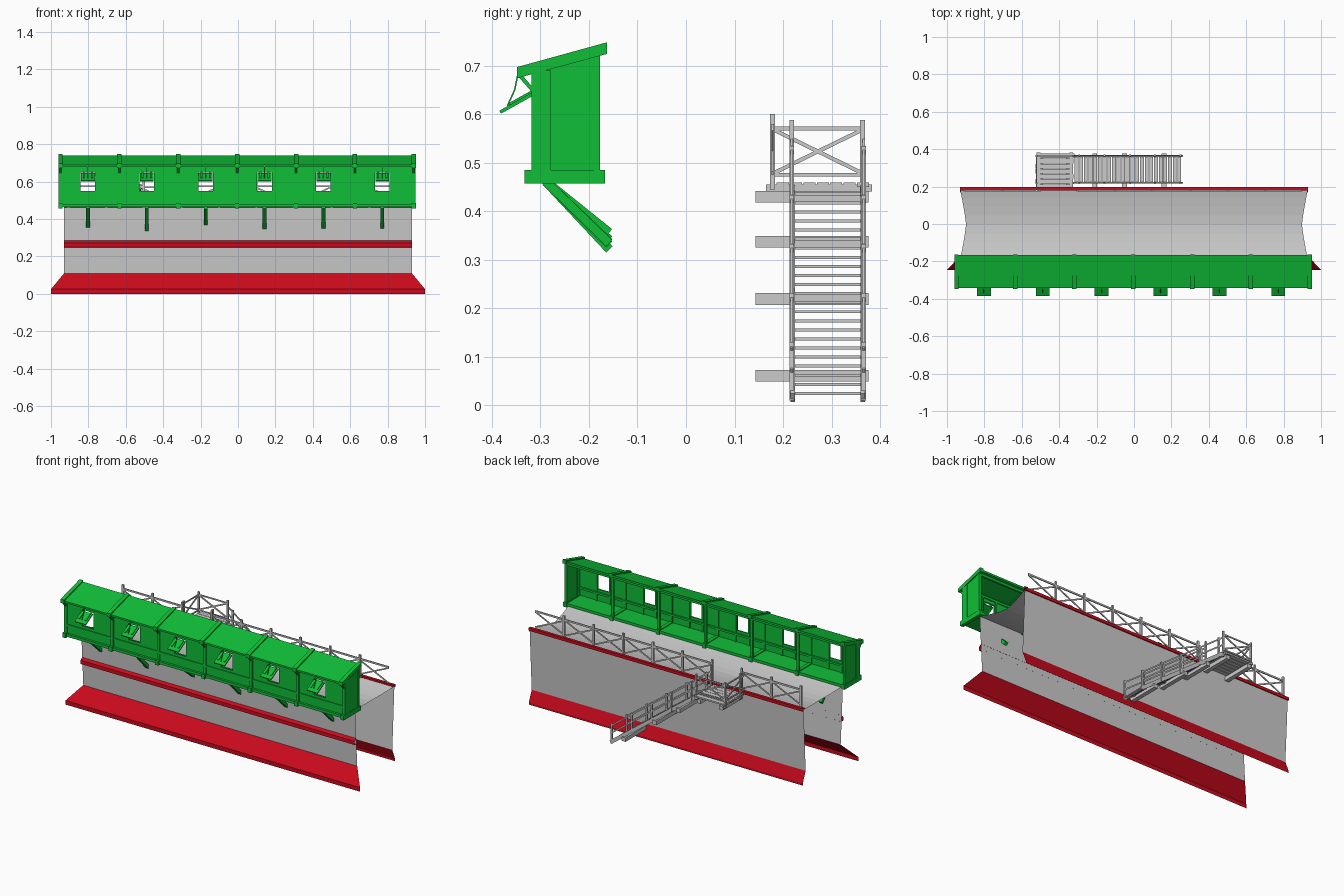
import bpy, bmesh, random
from mathutils import Vector, Matrix

if "Cube" in bpy.data.objects:
    bpy.data.objects.remove(bpy.data.objects["Cube"])

random.seed(4)


def material(name, rgb):
    m = bpy.data.materials.new(name)
    m.diffuse_color = (*rgb, 1)
    m.use_nodes = True
    m.node_tree.nodes["Principled BSDF"].inputs["Base Color"].default_value = m.diffuse_color
    return m


GREEN = material("green", (0.005, 0.52, 0.04))
RED = material("red", (0.6, 0.003, 0.012))


class Part:
    """Collects simple solids and sheets into one object."""

    def __init__(self, name, mat=None):
        self.name, self.mat, self.bm = name, mat, bmesh.new()

    def box(self, x0, x1, y0, y1, z0, z1):
        m = Matrix.Translation(((x0 + x1) / 2, (y0 + y1) / 2, (z0 + z1) / 2))
        m = m @ Matrix.Diagonal((x1 - x0, y1 - y0, z1 - z0, 1))
        bmesh.ops.create_cube(self.bm, size=1, matrix=m)

    def beam(self, p, q, w, h):
        p, q = Vector(p), Vector(q)
        d = (q - p).normalized()
        up = Vector((0, 0, 1)) if abs(d.z) < 0.99 else Vector((0, 1, 0))
        side = up.cross(d).normalized()
        up = d.cross(side)
        rot = Matrix((d, side, up)).transposed().to_4x4()
        m = Matrix.Translation((p + q) / 2) @ rot
        m = m @ Matrix.Diagonal(((q - p).length, w, h, 1))
        bmesh.ops.create_cube(self.bm, size=1, matrix=m)

    def prism(self, profile, x0, x1):
        a = [self.bm.verts.new((x0, y, z)) for y, z in profile]
        b = [self.bm.verts.new((x1, y, z)) for y, z in profile]
        n = len(a)
        self.bm.faces.new(a)
        self.bm.faces.new(b[::-1])
        for i in range(n):
            j = (i + 1) % n
            self.bm.faces.new((a[j], a[i], b[i], b[j]))

    def sheet(self, profile):
        # open strip running along x; profile points are (half length, y, z)
        rows = [[self.bm.verts.new((s * x, y, z)) for s in (-1, 1)] for x, y, z in profile]
        for (a, b), (c, d) in zip(rows, rows[1:]):
            self.bm.faces.new((a, b, d, c))

    def done(self):
        me = bpy.data.meshes.new(self.name)
        bmesh.ops.recalc_face_normals(self.bm, faces=self.bm.faces)
        self.bm.to_mesh(me)
        self.bm.free()
        if self.mat:
            me.materials.append(self.mat)
        bpy.context.collection.objects.link(bpy.data.objects.new(self.name, me))


L = 0.93
YF, YB, TOP = -0.193, 0.188, 0.463
LOW_F, LOW_B = -0.172, 0.168

# Open-ended wall: front face, sagging walkway, back face
wall = Part("stone_wall")
walk = []
for i in range(9):
    t = -1 + i / 4
    walk.append((L - 0.032 * (1 - abs(t) ** 1.2), YF + (YB - YF) * i / 8,
                 TOP - 0.027 * (1 - abs(t) ** 1.6)))
wall.sheet([(L, LOW_F, 0.11)] + walk + [(L, LOW_B, 0.08)])
wall.done()

# Red trims
trim = Part("wall_base_front", RED)
trim.sheet([(L, LOW_F, 0.11), (1, -0.245, 0.025), (1, -0.245, 0)])
trim.done()
trim = Part("wall_base_back", RED)
trim.sheet([(L, LOW_B, 0.08), (L, 0.196, 0.012), (L, 0.196, 0)])
trim.done()
trim = Part("front_band", RED)
trim.sheet([(L, -0.182, 0.285), (L, -0.197, 0.272), (L, -0.198, 0.25), (L, -0.18, 0.248)])
trim.done()
trim = Part("back_coping", RED)
trim.sheet([(L, 0.18, 0.46), (L, 0.18, 0.472), (L, 0.198, 0.472),
            (L, 0.198, 0.454), (L, 0.18, 0.46)])
trim.done()

# Cross-braced railing on the back edge, open at the stair landing
rail = Part("walkway_railing")
step, yr = 1.81 / 9, 0.178
for i in range(9):
    a = -0.912 + i * step
    b = a + step
    rail.box(a, a + 0.012, yr - 0.005, yr + 0.005, 0.445, 0.6)
    if i == 2:
        continue
    rail.beam((a, yr, 0.575), (b, yr, 0.575), 0.006, 0.01)
    rail.beam((a, yr, 0.478), (b, yr, 0.57), 0.004, 0.008)
    rail.beam((a, yr, 0.57), (b, yr, 0.478), 0.004, 0.008)
rail.done()

# Timber hoarding: bays
bays = [-0.949 + 0.3148 * i for i in range(7)]
x0, x1 = bays[0], bays[-1]
roof = Part("hoarding_roof", GREEN)
roof.prism([(-0.343, 0.679), (-0.165, 0.728), (-0.165, 0.74), (-0.343, 0.69)], x0, x1)
for x in bays:
    roof.prism([(-0.348, 0.674), (-0.163, 0.724), (-0.163, 0.748), (-0.348, 0.697)],
               x - 0.012, x + 0.012)
    roof.beam((x, -0.343, 0.68), (x, -0.312, 0.645), 0.012, 0.008)
roof.done()

floor = Part("hoarding_floor", GREEN)
floor.box(x0, x1, -0.325, -0.172, 0.464, 0.48)
for x in bays:
    floor.box(x - 0.011, x + 0.011, -0.333, -0.167, 0.457, 0.485)
floor.done()

frame = Part("hoarding_frame", GREEN)
for x in bays:
    frame.box(x - 0.009, x + 0.009, -0.318, -0.296, 0.48, 0.685)
    frame.box(x - 0.008, x + 0.008, -0.19, -0.177, 0.48, 0.725)
for y in (-0.316, -0.303):
    frame.box(x0, x1, y, y + 0.012, 0.523, 0.535)
frame.box(x0, x1, -0.316, -0.296, 0.67, 0.684)
frame.box(x0, x1, -0.19, -0.178, 0.71, 0.726)
frame.done()

walls = Part("hoarding_panels", GREEN)
shut = Part("window_shutters", GREEN)
rope = Part("shutter_ropes", GREEN)
strut = Part("support_struts", GREEN)
ends = (0.345, 0.325, 0.36, 0.335, 0.34, 0.338)
for a, b, ze in zip(bays, bays[1:], ends):
    c, w = (a + b) / 2 - 0.011, 0.039
    zs, zh = 0.55, 0.65
    for u0, u1, v0, v1 in ((a, b, 0.48, zs), (a, b, zh, 0.69),
                           (a, c - w, zs, zh), (c + w, b, zs, zh)):
        walls.box(u0, u1, -0.311, -0.302, v0, v1)
    # inner window posts
    for s in (-1, 1):
        fx = c + s * (w + 0.006)
        walls.box(fx - 0.005, fx + 0.005, -0.303, -0.296, 0.48, 0.68)
    shut.beam((c, -0.313, 0.643), (c, -0.383, 0.604), 0.074, 0.007)
    for s in (-0.022, 0.022):
        shut.beam((c + s, -0.313, 0.649), (c + s, -0.365, 0.62), 0.01, 0.005)
    for p, q in (((-0.345, 0.69), (-0.353, 0.65)), ((-0.353, 0.65), (-0.368, 0.617))):
        rope.beam((c, *p), (c, *q), 0.003, 0.003)
    strut.beam((c, -0.29, 0.462), (c, -0.158, ze - 0.004), 0.02, 0.018)
# sloped end panels
for x in (x0, x1):
    walls.prism([(-0.313, 0.48), (-0.177, 0.48), (-0.177, 0.726), (-0.313, 0.689)],
                x - 0.006, x + 0.006)
    walls.box(x - 0.01, x + 0.01, -0.313, -0.278, 0.48, 0.69)
for p in (walls, shut, rope, strut):
    p.done()

# Stair landing
deck = Part("landing_deck")
for i in range(7):
    y = 0.187 + i * 0.0275
    j = random.uniform(-0.006, 0.006)
    deck.box(-0.522 + j, -0.322 + j, y, y + 0.025, 0.45, 0.459)
for x in (-0.51, -0.335):
    deck.box(x - 0.01, x + 0.01, 0.165, 0.383, 0.441, 0.455)
deck.done()

# Landing railing: far end and outer side
rail = Part("landing_railing")
corners = [(-0.522, 0.218), (-0.522, 0.364), (-0.325, 0.364)]
for x, y in corners + [(-0.325, 0.218)]:
    rail.box(x - 0.005, x + 0.005, y - 0.005, y + 0.005, 0.43, 0.588)
corners[0] = (-0.522, 0.18)
for p, q in zip(corners, corners[1:]):
    for za, zb in ((0.57, 0.57), (0.475, 0.475), (0.478, 0.568), (0.568, 0.478)):
        rail.beam((*p, za), (*q, zb), 0.005, 0.008)
rail.done()

# Support beams let into the wall
sup = Part("stair_support_beams")
for x, z in ((-0.5, 0.43), (-0.35, 0.43), (-0.21, 0.337), (-0.05, 0.219), (0.16, 0.061)):
    sup.box(x - 0.013, x + 0.013, 0.143, 0.376, z - 0.012, z + 0.012)
sup.done()

# Stair flight
stair = Part("stair_flight")
top, foot = Vector((-0.32, 0, 0.445)), Vector((0.255, 0, 0.015))
for y in (0.22, 0.364):
    o = Vector((0, y, 0))
    stair.beam(top + o, foot + o, 0.009, 0.022)
for i in range(23):
    p = top.lerp(foot, (i + 0.5) / 23)
    stair.box(p.x - 0.01, p.x + 0.01, 0.222, 0.362, p.z - 0.003, p.z + 0.003)
stair.done()

# Stair handrails
rail = Part("stair_railing")
for y in (0.218, 0.366):
    for i in range(5):
        p = top.lerp(foot, (i + 0.2) / 4.25)
        rail.box(p.x - 0.005, p.x + 0.005, y - 0.005, y + 0.005, p.z - 0.01, p.z + 0.11)
    for h in (0.1, 0.055):
        o = Vector((0, y, h))
        rail.beam(top + o, foot + o, 0.005, 0.008)
rail.done()
